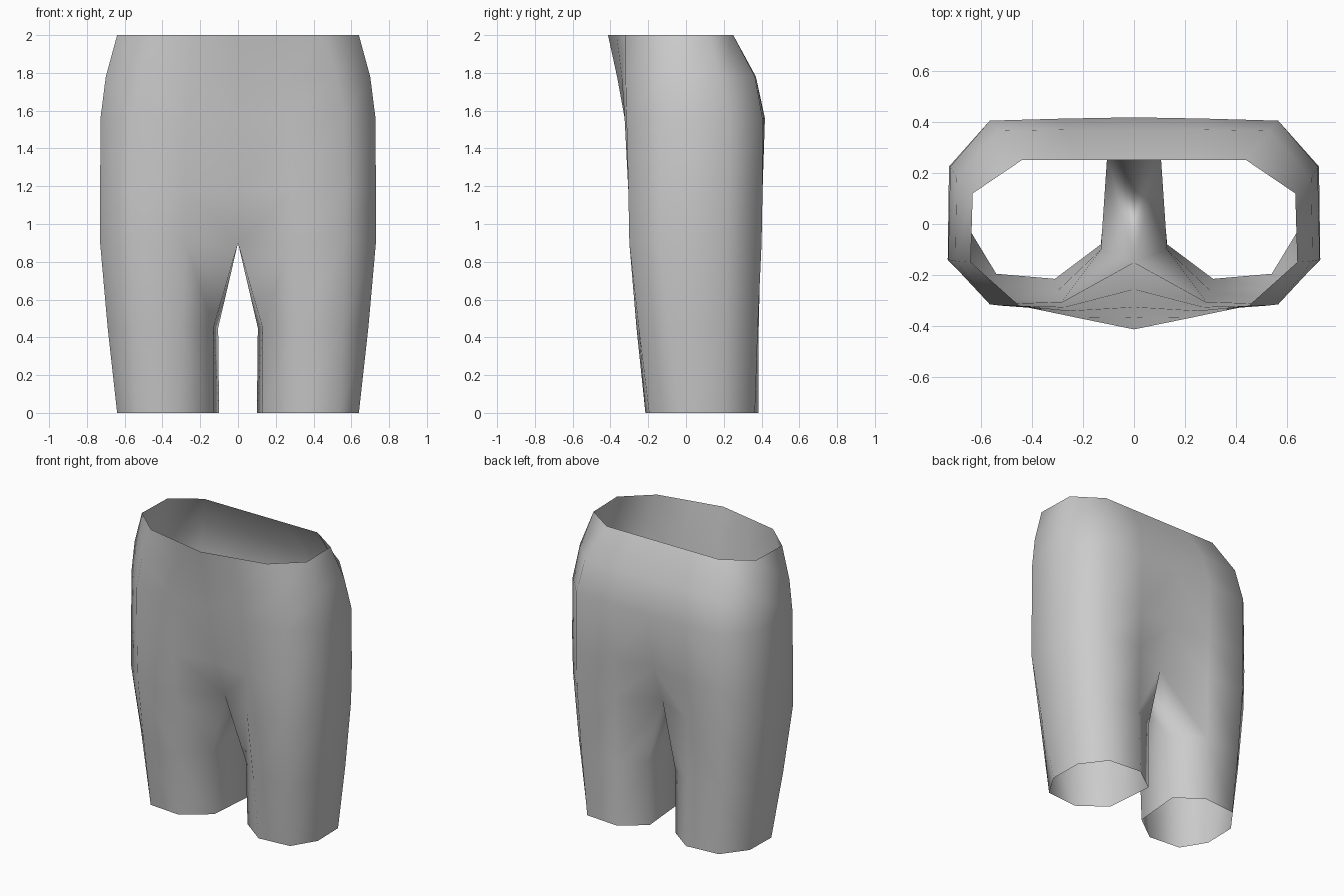
import bpy, bmesh

# Half cross-sections, ordered inner front -> outer side -> inner back
# Each row: height, then eight (x, y) points
RINGS = [
    (0.00, [(.13, -.08), (.31, -.215), (.54, -.195), (.64, -.03),
            (.635, .20), (.51, .365), (.27, .385), (.10, .26)]),
    (0.45, [(.13, -.10), (.30, -.262), (.555, -.25), (.69, -.09),
            (.685, .21), (.545, .38), (.28, .385), (.105, .27)]),
    (0.90, [(0, -.15), (.28, -.30), (.565, -.30), (.73, -.14),
            (.722, .22), (.565, .40), (.28, .395), (0, .26)]),
    (1.17, [(0, -.255), (.28, -.305), (.57, -.305), (.73, -.14),
            (.725, .225), (.565, .405), (.28, .405), (0, .36)]),
    (1.56, [(0, -.325), (.27, -.325), (.565, -.315), (.728, -.14),
            (.72, .225), (.565, .405), (.28, .413), (0, .418)]),
    (1.78, [(0, -.365), (.25, -.34), (.52, -.32), (.70, -.145),
            (.695, .18), (.53, .365), (.26, .37), (0, .37)]),
    (2.00, [(0, -.413), (.22, -.368), (.45, -.32), (.64, -.15),
            (.632, .12), (.44, .25), (.22, .25), (0, .25)]),
]

bm = bmesh.new()
rows = [[bm.verts.new((x, y, z)) for x, y in pts] for z, pts in RINGS]

# Skin the rings; the leg closes on its inside up to the crotch
for i, (lo, hi) in enumerate(zip(rows, rows[1:])):
    for j in range(8 if i < 2 else 7):
        k = (j + 1) % 8
        bm.faces.new((lo[j], lo[k], hi[k], hi[j]))

mesh = bpy.data.meshes.new("shorts")
bm.to_mesh(mesh)
bm.free()
shorts = bpy.data.objects.new("shorts", mesh)
bpy.context.collection.objects.link(shorts)

# Smooth cloth, mirrored to the other leg
bpy.context.view_layer.objects.active = shorts
shorts.select_set(True)
mirror = shorts.modifiers.new("mirror", 'MIRROR')
mirror.use_axis[0] = True
mirror.use_clip = True
mirror.merge_threshold = 0.001
bpy.ops.object.modifier_apply(modifier=mirror.name)
bpy.ops.object.shade_smooth_by_angle(angle=1.3)
